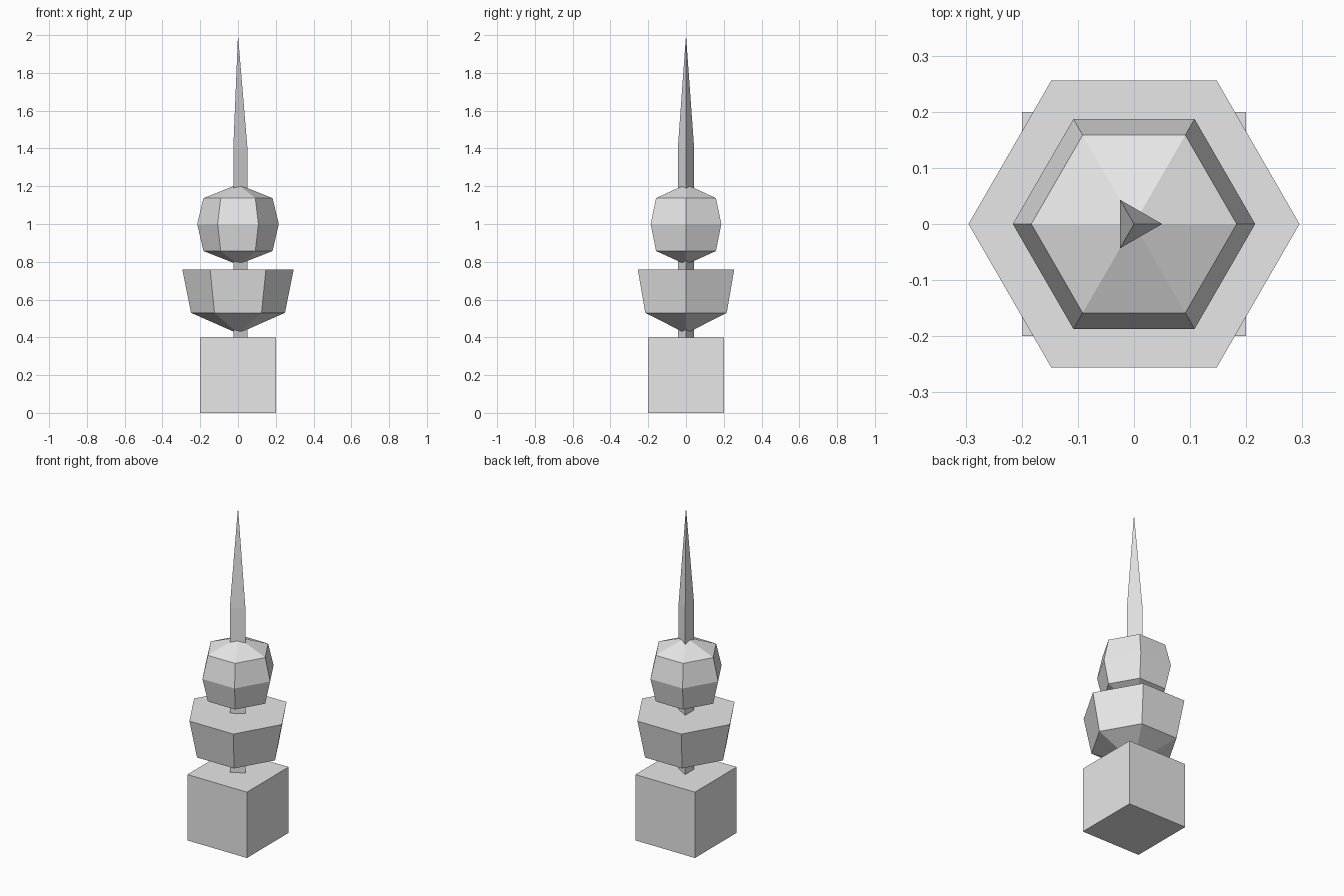
import bpy, bmesh
from math import cos, sin, tau

cube = bpy.data.objects.get("Cube")
if cube:
    bpy.data.objects.remove(cube, do_unlink=True)

stone = bpy.data.materials.new("pale_grey")
stone.use_nodes = True
grey = (0.8, 0.8, 0.8, 1)
stone.diffuse_color = grey
stone.node_tree.nodes["Principled BSDF"].inputs["Base Color"].default_value = grey


def lathe(name, sides, profile, turn=0.0):
    """Faceted solid from (radius, height) pairs, bottom to top; radius 0 is a tip."""
    bm = bmesh.new()
    rings = []
    for r, z in profile:
        count = sides if r else 1
        rings.append([bm.verts.new((r * cos(turn + tau * i / sides),
                                    r * sin(turn + tau * i / sides), z))
                      for i in range(count)])
    for low, high in zip(rings, rings[1:]):
        for i in range(sides):
            j = (i + 1) % sides
            if len(low) == 1:
                bm.faces.new((low[0], high[j], high[i]))
            elif len(high) == 1:
                bm.faces.new((low[i], low[j], high[0]))
            else:
                bm.faces.new((low[i], low[j], high[j], high[i]))
    # Close flat ends
    for ring in (rings[0], rings[-1]):
        if len(ring) > 1:
            bm.faces.new(ring)
    bmesh.ops.recalc_face_normals(bm, faces=bm.faces)
    mesh = bpy.data.meshes.new(name)
    bm.to_mesh(mesh)
    bm.free()
    mesh.materials.append(stone)
    obj = bpy.data.objects.new(name, mesh)
    bpy.context.collection.objects.link(obj)
    return obj


# Square block at the foot
lathe("base_block", 4, [(0.2 * 2 ** 0.5, 0), (0.2 * 2 ** 0.5, 0.4)], tau / 8)

# Three-sided rod with a long needle tip
lathe("spire_rod", 3, [(0.05, 0.4), (0.05, 1.4), (0, 2)])

# Six-sided bowl with a flat top
lathe("bowl", 6, [(0, 0.42), (0.249, 0.53), (0.295, 0.76)])

# Six-sided faceted ball
lathe("ball", 6, [(0, 0.785), (0.183, 0.857), (0.216, 1.0), (0.183, 1.137), (0, 1.21)])
